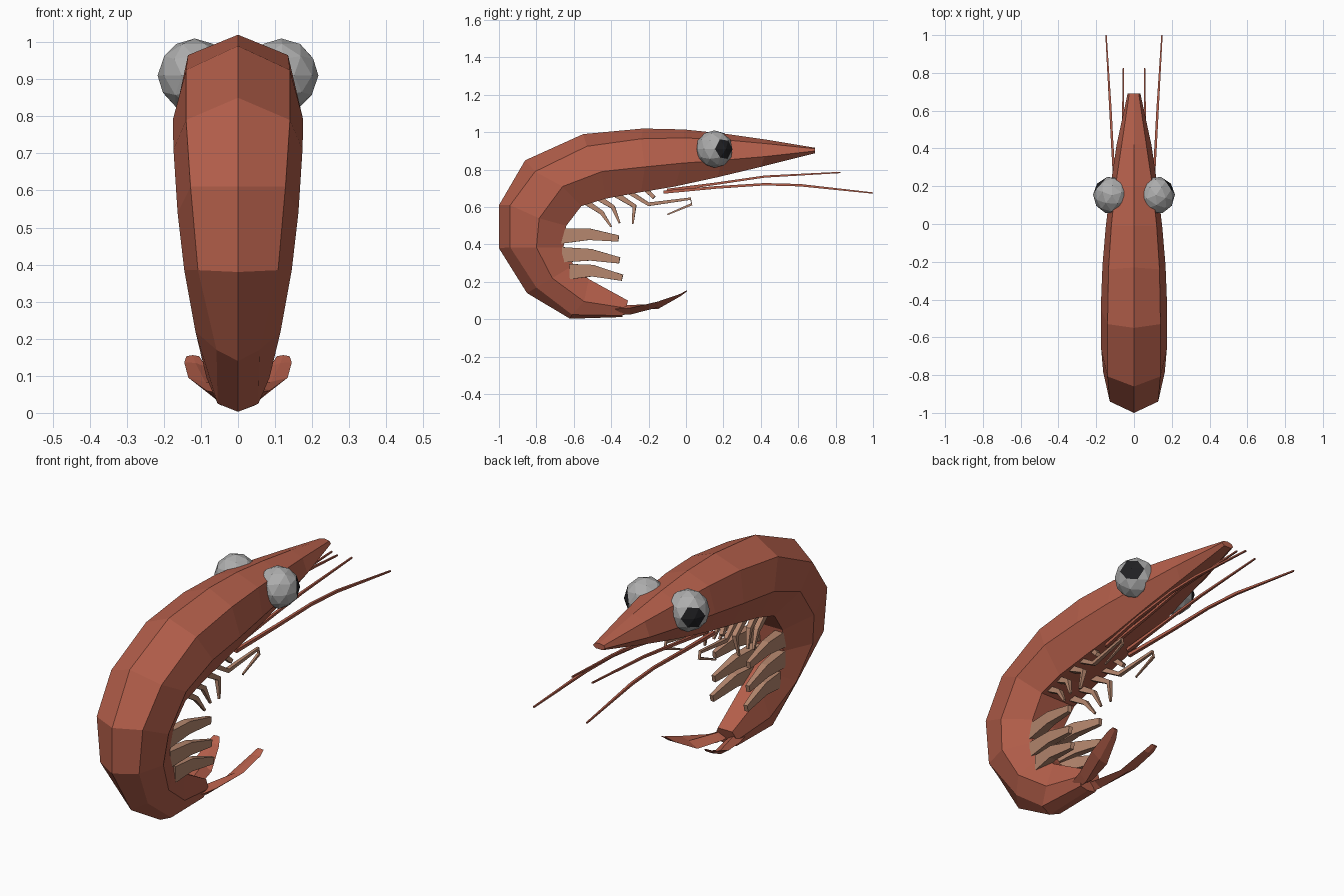
import bpy, bmesh, math
from mathutils import Vector


def material(name, rgb):
    m = bpy.data.materials.new(name)
    m.diffuse_color = (*rgb, 1)
    return m


RED = material("shell red", (0.46, 0.115, 0.07))
TAN = material("leg tan", (0.46, 0.24, 0.155))
GREY = material("eye grey", (0.42, 0.42, 0.42))
DARK = material("pupil black", (0.015, 0.015, 0.017))


def finish(bm, name, *mats):
    bmesh.ops.recalc_face_normals(bm, faces=bm.faces)
    me = bpy.data.meshes.new(name)
    bm.to_mesh(me)
    bm.free()
    for m in mats:
        me.materials.append(m)
    ob = bpy.data.objects.new(name, me)
    bpy.context.collection.objects.link(ob)
    return ob


def loft(name, rings, mat):
    """Skin a list of equally sized point rings and cap both ends."""
    bm = bmesh.new()
    vs = [[bm.verts.new(p) for p in r] for r in rings]
    n = len(vs[0])
    for a, b in zip(vs, vs[1:]):
        for i in range(n):
            j = (i + 1) % n
            bm.faces.new((a[i], a[j], b[j], b[i]))
    bm.faces.new(vs[0])
    bm.faces.new(vs[-1])
    return finish(bm, name, mat)


def tube(name, pts, radii, mat, n=4, wide=1.0):
    """Faceted limb along a path; wide stretches it within the y-z plane."""
    pts = [Vector(p) for p in pts]
    rings = []
    for k, p in enumerate(pts):
        d = (pts[min(k + 1, len(pts) - 1)] - pts[max(k - 1, 0)]).normalized()
        up = d.cross(Vector((1, 0, 0))).normalized()
        side = up.cross(d).normalized()
        r = radii[k]
        rings.append([p + side * r * math.cos(t) + up * r * wide * math.sin(t)
                      for t in (math.tau * (i + 0.5) / n for i in range(n))])
    return loft(name, rings, mat)


# Body: ridge, shoulder, flank and belly points (y, z), then shoulder, flank, belly half widths
stations = [
    ((0.69, 0.917), (0.69, 0.912), (0.69, 0.90), (0.69, 0.888), 0.025, 0.034, 0.02),
    ((0.42, 0.962), (0.42, 0.94), (0.42, 0.87), (0.40, 0.815), 0.065, 0.092, 0.05),
    ((0.20, 0.993), (0.20, 0.96), (0.19, 0.85), (0.17, 0.76), 0.098, 0.126, 0.07),
    ((-0.01, 1.015), (-0.01, 0.97), (-0.02, 0.835), (-0.06, 0.71), 0.12, 0.15, 0.08),
    ((-0.23, 1.02), (-0.24, 0.965), (-0.22, 0.815), (-0.24, 0.68), 0.135, 0.167, 0.09),
    ((-0.55, 0.99), (-0.53, 0.925), (-0.45, 0.79), (-0.43, 0.645), 0.14, 0.176, 0.10),
    ((-0.86, 0.85), (-0.807, 0.79), (-0.66, 0.71), (-0.56, 0.605), 0.14, 0.174, 0.10),
    ((-1.0, 0.61), (-0.94, 0.61), (-0.785, 0.54), (-0.64, 0.50), 0.128, 0.163, 0.09),
    ((-1.0, 0.38), (-0.94, 0.385), (-0.80, 0.385), (-0.655, 0.385), 0.108, 0.145, 0.08),
    ((-0.85, 0.14), (-0.80, 0.17), (-0.715, 0.22), (-0.60, 0.29), 0.058, 0.115, 0.07),
    ((-0.62, 0.003), (-0.61, 0.025), (-0.545, 0.095), (-0.52, 0.215), 0.055, 0.085, 0.06),
    ((-0.34, 0.012), (-0.34, 0.02), (-0.32, 0.06), (-0.31, 0.10), 0.045, 0.06, 0.04),
]
rings = []
for a, b, c, d, wb, wc, wd in stations:
    right = [(wb, *b), (wc, *c), (wd, *d)]
    rings.append([(0, *a)] + right + [(-x, y, z) for x, y, z in reversed(right)])
loft("body_shell", rings, RED)

# Limb paths in side view (y, z)
legs = [
    [(-0.54, 0.63), (-0.45, 0.57), (-0.40, 0.495)],
    [(-0.47, 0.65), (-0.39, 0.60), (-0.355, 0.515)],
    [(-0.38, 0.67), (-0.275, 0.605), (-0.285, 0.51)],
    [(-0.22, 0.70), (-0.17, 0.65)],
    [(-0.32, 0.69), (-0.20, 0.615), (0.025, 0.645), (0.03, 0.615), (-0.10, 0.56)],
]
paddles = [
    [(-0.67, 0.445), (-0.52, 0.455), (-0.36, 0.432)],
    [(-0.66, 0.345), (-0.51, 0.345), (-0.355, 0.315)],
    [(-0.62, 0.255), (-0.50, 0.26), (-0.34, 0.222)],
]

for s, side in ((1, "right"), (-1, "left")):
    # Walking legs, slightly splayed
    for i, path in enumerate(legs):
        pts = [(s * (0.065 + 0.015 * min(k, 2)), y, z) for k, (y, z) in enumerate(path)]
        radii = [0.018, 0.014, 0.009, 0.009, 0.005][:len(pts)]
        if len(pts) == 3:
            radii = [0.022, 0.016, 0.007]
        tube(f"walking_leg_{i + 1}_{side}", pts, radii, TAN)

    # Swimming paddles under the tail
    for i, path in enumerate(paddles):
        pts = [(s * (0.065 + 0.015 * k), y, z) for k, (y, z) in enumerate(path)]
        tube(f"swimming_paddle_{i + 1}_{side}", pts, [0.034, 0.026, 0.014], TAN, wide=1.7)

    # Long and short feelers
    tube(f"long_feeler_{side}",
         [(s * 0.07, -0.12, 0.68), (s * 0.10, 0.16, 0.705), (s * 0.115, 0.42, 0.722),
          (s * 0.125, 0.61, 0.717), (s * 0.148, 1.0, 0.675)],
         [0.012, 0.01, 0.009, 0.009, 0.005], RED)
    tube(f"short_feeler_{side}",
         [(s * 0.045, -0.10, 0.69), (s * 0.05, 0.16, 0.725), (s * 0.06, 0.42, 0.763),
          (s * 0.056, 0.825, 0.785)],
         [0.012, 0.009, 0.008, 0.005], RED)

    # Tail fan blade: centre, half width, half thickness, outward tilt
    blade = []
    for x, y, z, w, t, tilt in ((0.032, -0.38, 0.055, 0.03, 0.032, 0.0),
                                (0.045, -0.30, 0.055, 0.04, 0.03, 0.005),
                                (0.088, -0.15, 0.075, 0.046, 0.012, 0.02),
                                (0.115, -0.03, 0.13, 0.03, 0.007, 0.006),
                                (0.122, 0.005, 0.153, 0.017, 0.004, 0.0)):
        blade.append([(s * (x - w), y, z - tilt), (s * x, y, z - t),
                      (s * (x + w), y, z + tilt), (s * x, y, z + t * 0.7)])
    loft(f"tail_fan_{side}", blade, RED)

    # Eye: faceted ball whose six-sided vertex fan is the pupil
    bm = bmesh.new()
    bmesh.ops.create_icosphere(bm, subdivisions=2, radius=0.1)
    pole = max((v for v in bm.verts if len(v.link_faces) == 6), key=lambda v: v.co.x)
    aim = Vector((s * math.cos(math.radians(38)), math.sin(math.radians(38)), 0))
    for f in pole.link_faces:
        f.material_index = 1
    turn = pole.co.rotation_difference(aim).to_matrix()
    bmesh.ops.rotate(bm, verts=bm.verts, cent=(0, 0, 0), matrix=turn)
    bmesh.ops.translate(bm, verts=bm.verts, vec=(s * 0.117, 0.152, 0.91))
    finish(bm, f"eye_{side}", GREY, DARK)
